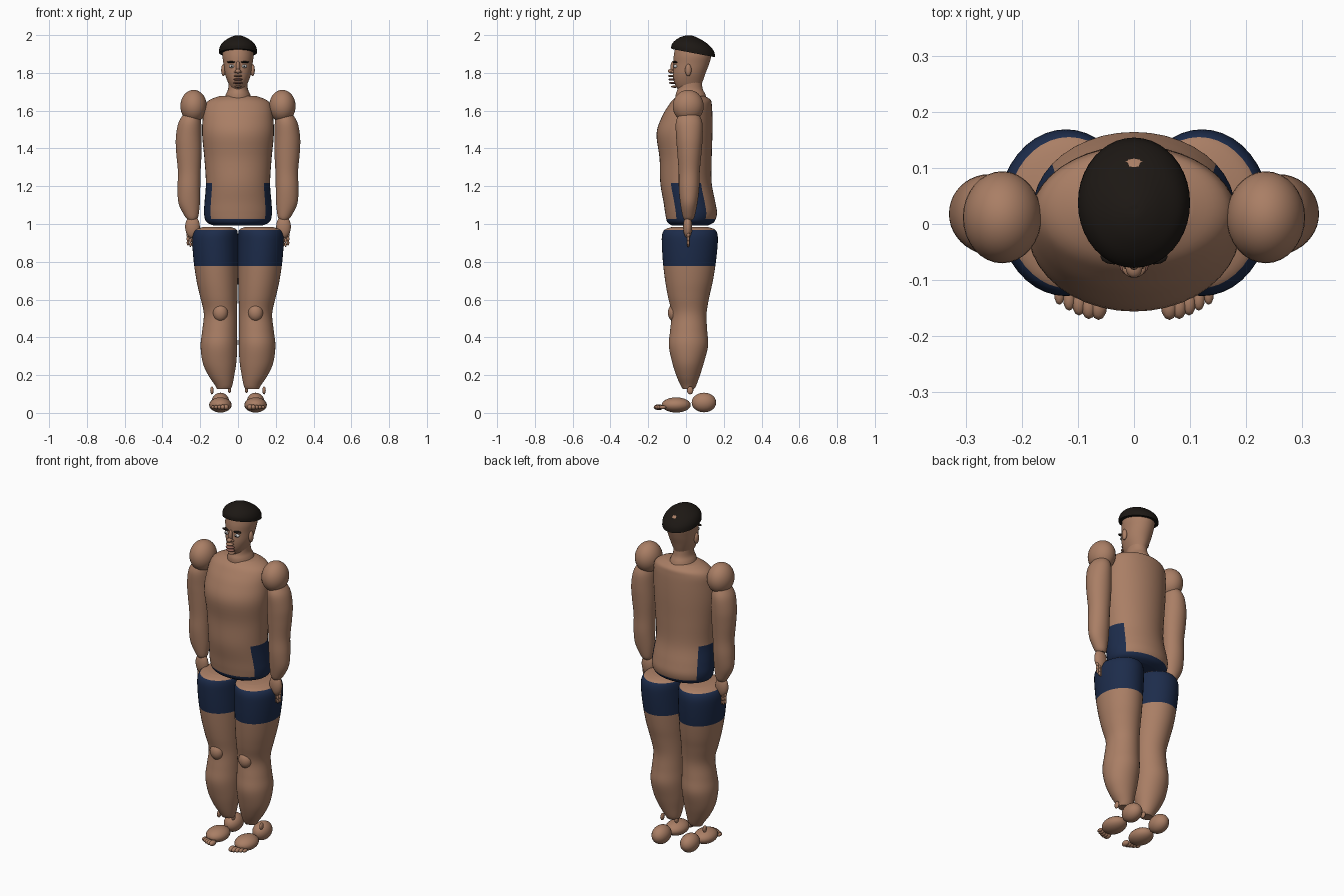
import bpy, bmesh
from math import sin, cos, pi, radians


def mat(name, c):
    m = bpy.data.materials.new(name)
    m.diffuse_color = (*c, 1)
    return m


SKIN = mat("skin", (0.40, 0.21, 0.13))
NAVY = mat("navy_cloth", (0.012, 0.025, 0.07))
HAIR = mat("hair", (0.012, 0.009, 0.007))
WHITE = mat("eye_white", (0.8, 0.8, 0.8))
LIP = mat("lip", (0.28, 0.12, 0.09))


def finish(name, bm, mats, angle=50):
    bmesh.ops.recalc_face_normals(bm, faces=bm.faces)
    me = bpy.data.meshes.new(name)
    bm.to_mesh(me)
    bm.free()
    for m in mats:
        me.materials.append(m)
    ob = bpy.data.objects.new(name, me)
    bpy.context.collection.objects.link(ob)
    bpy.ops.object.select_all(action='DESELECT')
    ob.select_set(True)
    bpy.context.view_layer.objects.active = ob
    bpy.ops.object.shade_smooth_by_angle(angle=radians(angle))
    return ob


def spline(rows, sub):
    # Catmull-Rom resampling of cross-section rows
    out = []
    for i in range(len(rows) - 1):
        p0, p1, p2, p3 = (rows[max(0, min(len(rows) - 1, i + k))] for k in (-1, 0, 1, 2))
        for j in range(sub):
            t = j / sub
            out.append([0.5 * (2 * b + (c - a) * t + (2 * a - 5 * b + 4 * c - d) * t * t
                               + (3 * b - a - 3 * c + d) * t ** 3)
                        for a, b, c, d in zip(p0, p1, p2, p3)])
    return out + [list(rows[-1])]


def loft(name, rows, mats, sub=5, seg=40, tilt=0, side=1, navy=None):
    # rows: z, centre x, centre y, radius x, radius y
    bm = bmesh.new()
    rings = []
    pts = spline(rows, sub)
    for k, (z, cx, cy, rx, ry) in enumerate(pts):
        f = tilt * (1 - k / (len(pts) - 1))
        rings.append([bm.verts.new((side * (cx + rx * cos(a)), cy + ry * sin(a), z - f * sin(a)))
                      for a in (2 * pi * i / seg for i in range(seg))])
    for r, q in zip(rings, rings[1:]):
        for i in range(seg):
            j = (i + 1) % seg
            bm.faces.new((r[i], r[j], q[j], q[i]))
    bm.faces.new(rings[0])
    bm.faces.new(rings[-1])
    if navy:
        for f in bm.faces:
            f.material_index = int(navy(f.calc_center_median()))
    return finish(name, bm, mats)


def ball(name, loc, rad, m=SKIN, seg=20):
    bm = bmesh.new()
    bmesh.ops.create_uvsphere(bm, u_segments=seg, v_segments=seg // 2 + 2, radius=1)
    bmesh.ops.scale(bm, vec=rad, verts=bm.verts)
    bmesh.ops.translate(bm, vec=loc, verts=bm.verts)
    return finish(name, bm, [m], 80)


# torso with waistband and side patches
loft("torso", [
    (0.995, 0, 0.02, 0.13, 0.095), (1.015, 0, 0.025, 0.168, 0.125), (1.06, 0, 0.027, 0.18, 0.137),
    (1.12, 0, 0.018, 0.177, 0.137), (1.22, 0, 0.0, 0.170, 0.136), (1.35, 0, -0.002, 0.178, 0.138),
    (1.48, 0, -0.008, 0.190, 0.148), (1.57, 0, 0.006, 0.186, 0.134), (1.63, 0, 0.022, 0.176, 0.115),
    (1.66, 0, 0.03, 0.15, 0.10), (1.68, 0, 0.03, 0.10, 0.07)], [SKIN, NAVY],
    navy=lambda c: c.z < 1.035 or (abs(c.x) > 0.14 and c.z < 1.22))

# neck and head
loft("neck", [(1.65, 0, 0.03, 0.078, 0.085), (1.69, 0, 0.024, 0.064, 0.078),
              (1.72, 0, 0.022, 0.052, 0.066), (1.77, 0, 0.022, 0.05, 0.06)], [SKIN])
loft("head", [(1.715, 0, 0.005, 0.03, 0.048), (1.73, 0, 0.012, 0.042, 0.064),
              (1.76, 0, 0.012, 0.056, 0.077), (1.80, 0, 0.017, 0.070, 0.086),
              (1.85, 0, 0.028, 0.077, 0.094), (1.90, 0, 0.035, 0.082, 0.099),
              (1.95, 0, 0.036, 0.07, 0.085), (1.98, 0, 0.036, 0.03, 0.04)], [SKIN])
loft("hair", [(1.908, 0, 0.038, 0.1, 0.116), (1.935, 0, 0.036, 0.098, 0.112),
              (1.962, 0, 0.033, 0.083, 0.09), (1.985, 0, 0.03, 0.05, 0.056),
              (1.997, 0, 0.03, 0.022, 0.024), (2.0, 0, 0.03, 0.004, 0.004)], [HAIR], tilt=0.022)

# face
ball("nose_bridge", (0, -0.067, 1.835), (0.011, 0.015, 0.032))
ball("nose_tip", (0, -0.078, 1.812), (0.015, 0.018, 0.012))
for i, (z, w, y) in enumerate([(1.787, 0.022, -0.076), (1.768, 0.026, -0.074),
                               (1.75, 0.025, -0.07), (1.73, 0.02, -0.06)]):
    ball(f"mouth_ridge_{i}", (0, y, z), (w, 0.02, 0.006), LIP if i in (1, 2) else SKIN, 16)

for s, n in ((-1, "right"), (1, "left")):
    ball(f"{n}_nostril", (s * 0.013, -0.07, 1.808), (0.008, 0.011, 0.007), SKIN, 12)
    ball(f"{n}_eye", (s * 0.033, -0.055, 1.838), (0.015, 0.013, 0.009), WHITE, 16)
    ball(f"{n}_pupil", (s * 0.033, -0.067, 1.838), (0.005, 0.003, 0.005), HAIR, 12)
    ball(f"{n}_eyebrow", (s * 0.036, -0.058, 1.86), (0.024, 0.014, 0.005), HAIR, 12)
    ball(f"{n}_ear", (s * 0.077, 0.012, 1.818), (0.012, 0.017, 0.032))

    # arms
    ball(f"{n}_shoulder", (s * 0.235, 0.012, 1.627), (0.07, 0.082, 0.086), SKIN, 32)
    loft(f"{n}_arm", [
        (1.025, 0.243, 0.013, 0.022, 0.022), (1.045, 0.246, 0.014, 0.036, 0.032),
        (1.11, 0.258, 0.015, 0.056, 0.045), (1.19, 0.260, 0.016, 0.060, 0.054),
        (1.28, 0.258, 0.017, 0.060, 0.056), (1.38, 0.260, 0.018, 0.067, 0.064),
        (1.46, 0.261, 0.018, 0.068, 0.070), (1.54, 0.255, 0.016, 0.060, 0.070),
        (1.59, 0.245, 0.015, 0.04, 0.05)], [SKIN], side=s)

    # hands
    ball(f"{n}_palm", (s * 0.241, 0.009, 0.988), (0.039, 0.024, 0.06))
    for i in range(4):
        x = s * (0.226 + 0.013 * i)
        d = (0.008, 0, 0, 0.008)[i]
        for k in range(3):
            ball(f"{n}_finger_{i}_{k}", (x, 0.012, 0.938 + d - 0.021 * k),
                 (0.0085 - 0.0008 * k, 0.009 - 0.001 * k, 0.015), SKIN, 10)
    ball(f"{n}_thumb", (s * 0.216, 0.002, 0.955), (0.010, 0.011, 0.028), SKIN, 12)

    # legs with shorts
    loft(f"{n}_leg", [
        (0.13, 0.075, 0.013, 0.036, 0.030), (0.15, 0.076, 0.013, 0.046, 0.042),
        (0.20, 0.088, 0.011, 0.068, 0.062), (0.27, 0.098, 0.011, 0.089, 0.084),
        (0.36, 0.101, 0.013, 0.097, 0.104), (0.44, 0.097, 0.014, 0.092, 0.098),
        (0.53, 0.093, 0.016, 0.088, 0.093), (0.62, 0.102, 0.014, 0.099, 0.110),
        (0.70, 0.110, 0.016, 0.109, 0.126), (0.80, 0.117, 0.018, 0.117, 0.140),
        (0.90, 0.121, 0.02, 0.121, 0.148), (0.95, 0.120, 0.02, 0.119, 0.146),
        (0.975, 0.115, 0.02, 0.106, 0.130), (0.988, 0.11, 0.02, 0.07, 0.09)],
        [SKIN, NAVY], side=s, navy=lambda c: 0.775 < c.z < 0.972)
    ball(f"{n}_kneecap", (s * 0.093, -0.062, 0.533), (0.04, 0.034, 0.046))

    # feet
    ball(f"{n}_outer_ankle", (s * 0.138, 0.022, 0.122), (0.009, 0.017, 0.021), SKIN, 12)
    ball(f"{n}_inner_ankle", (s * 0.045, 0.022, 0.128), (0.009, 0.017, 0.02), SKIN, 12)
    ball(f"{n}_heel", (s * 0.093, 0.095, 0.058), (0.048, 0.065, 0.052))
    ball(f"{n}_midfoot", (s * 0.093, -0.052, 0.045), (0.06, 0.077, 0.04))
    for i in range(5):
        r = 0.0155 - 0.0015 * i
        ball(f"{n}_toe_{i}", (s * (0.063 + 0.0175 * i), -0.145 + (0, 0.0, 0.005, 0.012, 0.021)[i], 0.033),
             (r, 0.026 - 0.0015 * i, r), SKIN, 12)

# settle the figure on the ground
for ob in bpy.data.objects:
    ob.location.z -= 0.003
